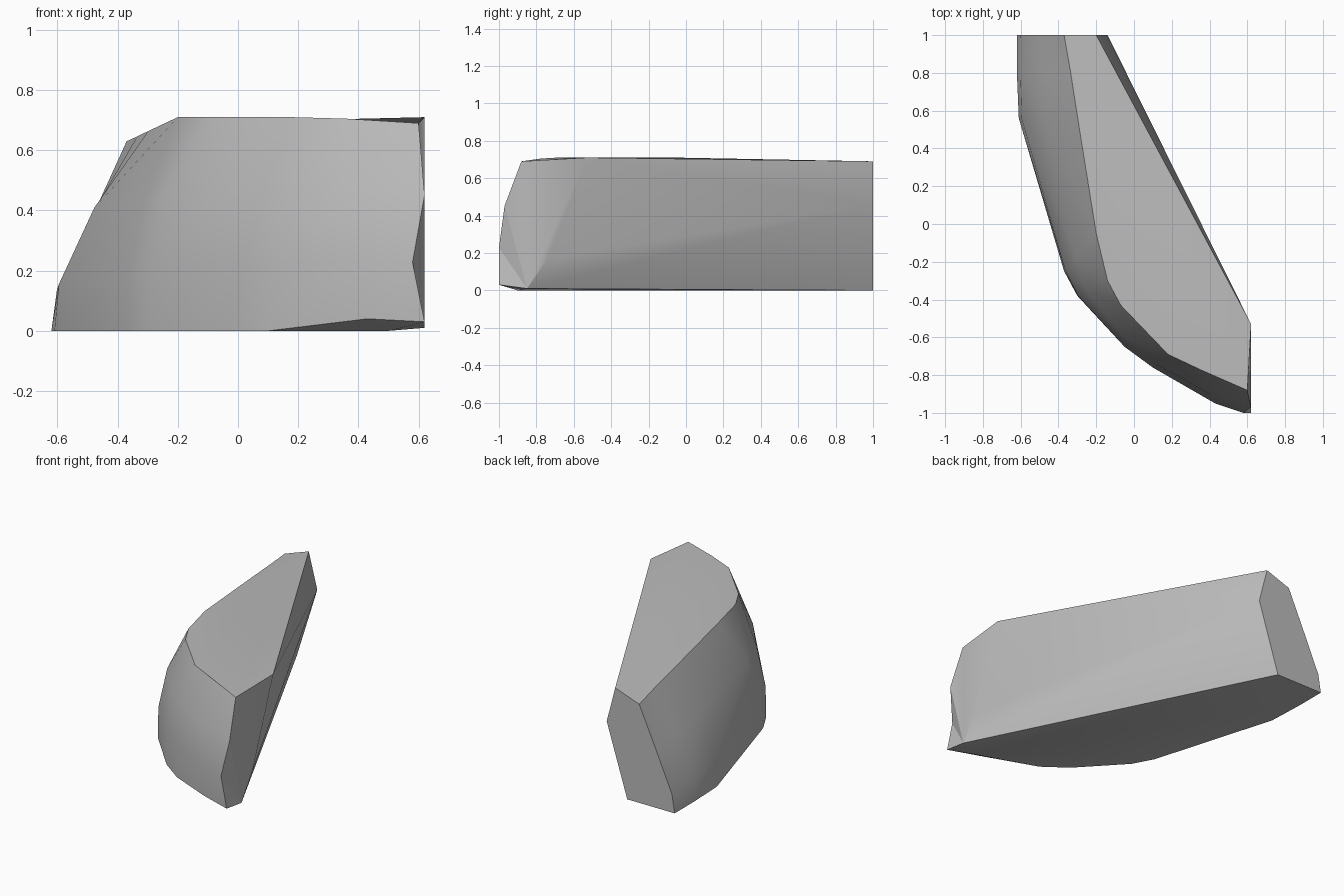
import bpy, bmesh, math
from mathutils import Vector

cube = bpy.data.objects.get("Cube")
if cube:
    bpy.data.objects.remove(cube, do_unlink=True)

# Stone material
stone = bpy.data.materials.new("stone_grey")
stone.use_nodes = True
grey = (0.5, 0.5, 0.5, 1)
stone.diffuse_color = grey
bsdf = stone.node_tree.nodes["Principled BSDF"]
bsdf.inputs["Base Color"].default_value = grey
bsdf.inputs["Roughness"].default_value = 0.9

# Foot and rim of the curved outer wall, from the back end to the front end
foot = [(-.62, 1, 0), (-.62, .8, 0), (-.61, .56, 0), (-.37, -.25, 0), (-.3, -.38, 0),
        (-.05, -.65, 0), (.1, -.76, 0), (.43, -.95, .04), (.62, -1, .03)]
rim = [(-.37, 1, .63), (-.335, .8, .646), (-.298, .56, .664), (-.2, -.05, .71), (-.14, -.3, .71),
       (-.07, -.43, .71), (.18, -.69, .71), (.36, -.775, .705), (.6, -.88, .69)]

bm = bmesh.new()


def vert(p):
    return bm.verts.new(p)


def bulge(a, b, up, inward):
    """Point part way up the wall, leaning in less than a straight line would."""
    p = Vector(a).lerp(Vector(b), inward)
    p.z = a[2] + (b[2] - a[2]) * up
    return p


# Outer wall: four-point columns, rounder towards the front
columns = []
for i, (a, b) in enumerate(zip(foot, rim)):
    k = min(1, i / 5)
    low = bulge(a, b, .19 + .11 * k, .08 - .08 * k)
    mid = bulge(a, b, .6 + .04 * k, .54 - .29 * k)
    if i == len(foot) - 1:
        low.x, mid.x = .58, .62
    columns.append([vert(p) for p in (a, low, mid, b)])
for c, d in zip(columns, columns[1:]):
    for j in range(3):
        bm.faces.new((c[j], d[j], d[j + 1], c[j + 1]))
first, last = columns[0], columns[-1]
feet = [c[0] for c in columns]
rims = [c[3] for c in columns]

# Corners of the flat inner side
back_top, back_mid, back_low = [vert(p) for p in ((-.2, 1, .69), (-.14, 1, .46), (-.285, 1, 0))]
front_top, front_mid, front_low = [vert(p) for p in ((.62, -.53, .71), (.62, -.74, .17), (.62, -.85, .01))]
chin = vert((.5, -.9, 0))

# Inner side
bm.faces.new((back_top, back_mid, front_top))
bm.faces.new((back_mid, front_mid, front_top))
bm.faces.new((back_mid, front_low, front_mid))
bm.faces.new((back_mid, back_low, front_low))

# Top and its sloping back strip
bm.faces.new(rims[3:] + [front_top, back_top])
for a, b in zip(rims[:3], rims[1:4]):
    bm.faces.new((a, b, back_top))

# Back end
bm.faces.new(first + [back_top, back_mid, back_low])

# Front end, a fan from its lowest corner
fan = last + [front_top, front_mid]
for a, b in zip(fan, fan[1:]):
    bm.faces.new((front_low, a, b))

# Underside with the chipped front edge
bm.faces.new(feet[:7] + [chin, front_low, back_low])
bm.faces.new((feet[6], feet[7], chin))
bm.faces.new((feet[7], feet[8], chin))
bm.faces.new((chin, feet[8], front_low))

bmesh.ops.recalc_face_normals(bm, faces=bm.faces[:])
mesh = bpy.data.meshes.new("rock_chunk")
bm.to_mesh(mesh)
bm.free()
mesh.materials.append(stone)
rock = bpy.data.objects.new("rock_chunk", mesh)
bpy.context.collection.objects.link(rock)

# Smooth wall with crisp broken edges
bpy.ops.object.select_all(action='DESELECT')
rock.select_set(True)
bpy.context.view_layer.objects.active = rock
bpy.ops.object.shade_smooth_by_angle(angle=math.radians(30))
